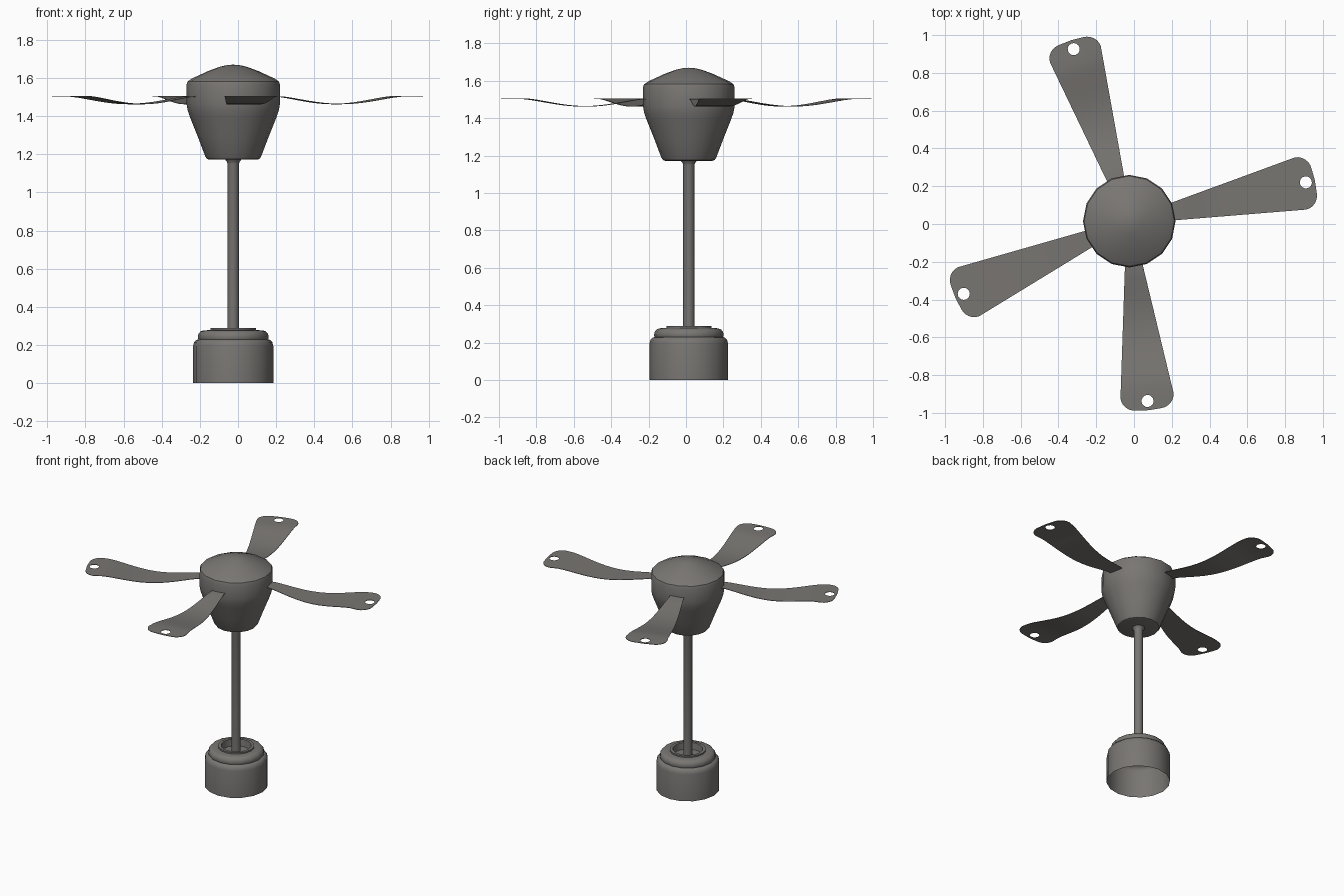
import bpy, bmesh, math
from mathutils import Matrix, Vector

if "Cube" in bpy.data.objects:
    bpy.data.objects.remove(bpy.data.objects["Cube"])

CX, CY = -0.025, 0.015   # fan axis

metal = bpy.data.materials.new("warm_grey_metal")
metal.diffuse_color = (0.19, 0.18, 0.17, 1)
metal.use_nodes = True
metal.node_tree.nodes["Principled BSDF"].inputs["Base Color"].default_value = metal.diffuse_color


def finish(name, bm, angle=35):
    me = bpy.data.meshes.new(name)
    bm.to_mesh(me)
    bm.free()
    me.materials.append(metal)
    ob = bpy.data.objects.new(name, me)
    bpy.context.collection.objects.link(ob)
    bpy.ops.object.select_all(action='DESELECT')
    ob.select_set(True)
    bpy.context.view_layer.objects.active = ob
    bpy.ops.object.shade_smooth_by_angle(angle=math.radians(angle))
    return ob


def lathe(name, profile, n=16):
    """Revolve (radius, z) points, listed bottom to top on the outside."""
    bm = bmesh.new()
    rings = []
    for r, z in profile:
        if r == 0:
            rings.append([bm.verts.new((CX, CY, z))] * n)
        else:
            rings.append([bm.verts.new((CX + r * math.cos(2 * math.pi * i / n),
                                        CY + r * math.sin(2 * math.pi * i / n), z))
                          for i in range(n)])
    for a, b in zip(rings, rings[1:]):
        for i in range(n):
            j = (i + 1) % n
            vs = list(dict.fromkeys((a[i], a[j], b[j], b[i])))
            bm.faces.new(vs)
    return finish(name, bm)


# Open-bottomed stepped base with a recessed collar
lathe("base", [(0.21, 0), (0.21, 0.195), (0.205, 0.215), (0.193, 0.227), (0.183, 0.23),
               (0.186, 0.24), (0.183, 0.257), (0.172, 0.271), (0.155, 0.277),
               (0.12, 0.278), (0.12, 0.288), (0.1, 0.288), (0.095, 0.24), (0.03, 0.235)])

# Support rod with a small flare under the motor
lathe("rod", [(0.03, 0.235), (0.03, 1.15), (0.033, 1.16), (0.042, 1.172)])

# Motor housing
lathe("motor_housing", [(0, 1.172), (0.125, 1.172), (0.138, 1.176), (0.147, 1.19),
                        (0.185, 1.29), (0.225, 1.39), (0.239, 1.43), (0.245, 1.465),
                        (0.245, 1.565), (0.239, 1.582), (0.215, 1.598), (0.13, 1.637),
                        (0.07, 1.659), (0.035, 1.667), (0, 1.67)])

# Blades: dipping tapered strip plus a flat rounded tip with a hole
R0, R1, RT, CORNER = 0.225, 0.875, 1.006, 0.078
Z_FLAT, DIP = 1.505, 0.04


def half_width(r):
    return 0.049 + (r - 0.25) * 0.136


def height(r):
    t = min(max((r - 0.24) / (R1 - 0.24), 0), 1)
    return Z_FLAT - DIP * math.sin(math.pi * t) ** 1.3


def blade(name, angle):
    bm = bmesh.new()
    rows = []
    steps = 16
    for k in range(steps + 1):
        r = R0 + (R1 - R0) * k / steps
        w = half_width(r)
        rows.append((bm.verts.new((r, -w, height(r))), bm.verts.new((r, w, height(r)))))
    for (a, b), (c, d) in zip(rows, rows[1:]):
        bm.faces.new((a, c, d, b))
    # tip outline
    side = []
    rc = RT - CORNER
    w = half_width(rc)
    for k in range(7):
        t = math.pi / 2 * k / 6
        side.append((rc + CORNER * math.sin(t) - 0.004 * math.sin(t),
                     w - CORNER + CORNER * math.cos(t)))
    pts = [(x, -y) for x, y in side] + [(RT, 0)] + side[::-1]
    outline = [rows[-1][0]] + [bm.verts.new((x, y, Z_FLAT)) for x, y in pts] + [rows[-1][1]]
    hole = [bm.verts.new((0.957 + 0.032 * math.cos(2 * math.pi * i / 16),
                          0.032 * math.sin(2 * math.pi * i / 16), Z_FLAT)) for i in range(16)]
    edges = []
    for loop in (outline, hole):
        for i, v in enumerate(loop):
            u = loop[(i + 1) % len(loop)]
            edges.append(bm.edges.get((v, u)) or bm.edges.new((v, u)))
    bmesh.ops.triangle_fill(bm, edges=edges, use_beauty=True, normal=Vector((0, 0, 1)))
    for f in bm.faces:
        f.normal_update()
        if f.normal.z < 0:
            f.normal_flip()
    # thin underside so both sides read as solid sheet
    bmesh.ops.solidify(bm, geom=bm.faces[:], thickness=0.003)
    bmesh.ops.transform(bm, verts=bm.verts, matrix=Matrix.Translation((CX, CY, 0))
                        @ Matrix.Rotation(math.radians(angle), 4, 'Z'))
    finish(name, bm)


for i, a in enumerate((12.4, 107.9, 203.7, 275.8)):
    blade("blade_%d" % (i + 1), a)
